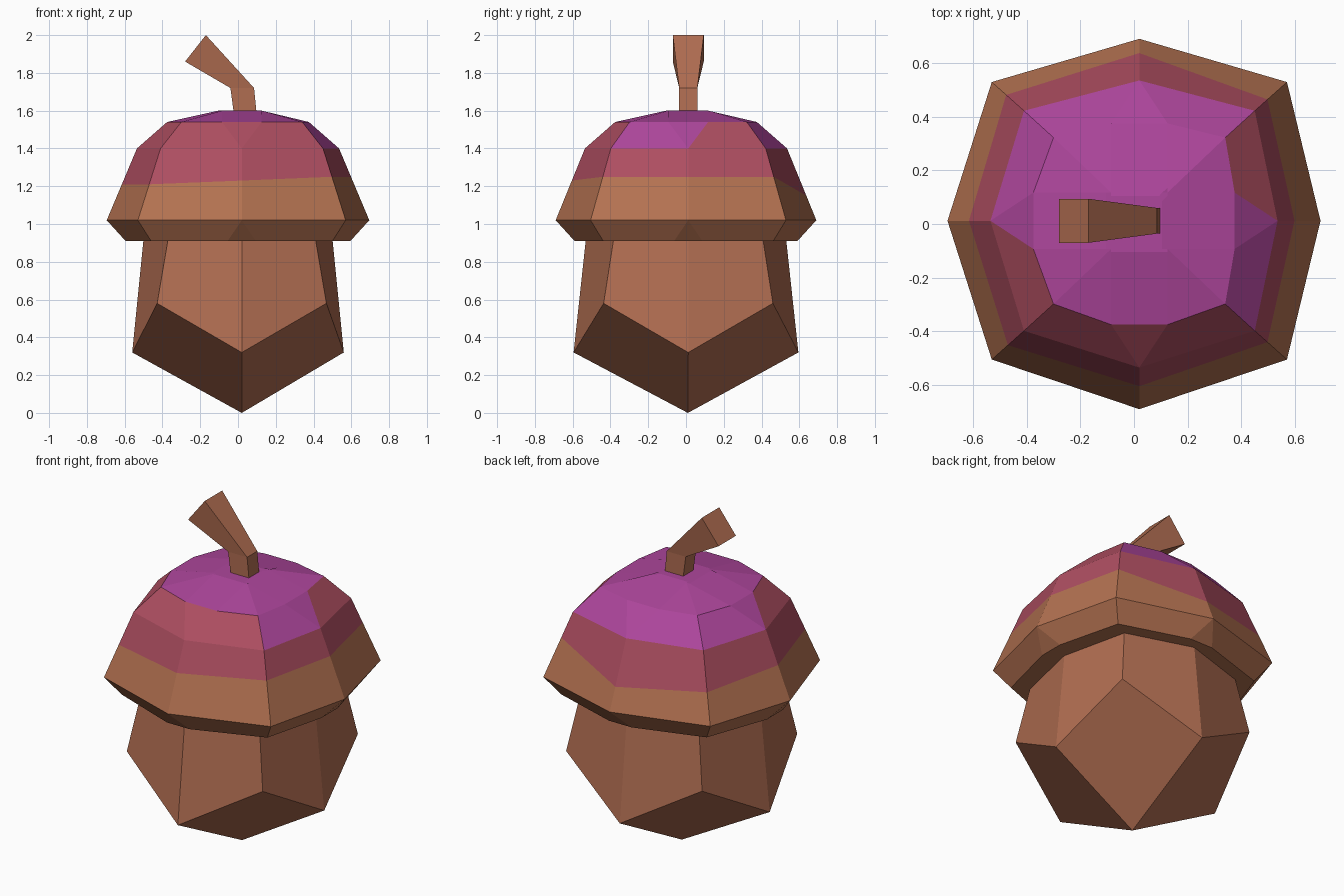
import bpy, bmesh
from mathutils import Vector

if "Cube" in bpy.data.objects:
    bpy.data.objects.remove(bpy.data.objects["Cube"])


def material(name, srgb):
    m = bpy.data.materials.new(name)
    m.diffuse_color = [(c / 255 / 12.92 if c < 10 else ((c / 255 + 0.055) / 1.055) ** 2.4)
                       for c in srgb] + [1]
    m.use_nodes = True
    m.node_tree.nodes["Principled BSDF"].inputs["Base Color"].default_value = m.diffuse_color
    return m


SHELL = material("nut brown", (176, 109, 81))
BROWN = material("cap brown", (180, 114, 81))
PINK = material("dusty pink", (174, 78, 97))
PURPLE = material("purple", (174, 70, 156))


def ring(ax, ay, dx, dy, w, z):
    """Twelve points: a pair (half-width w) on each axis and one corner between."""
    ox, oy = 0.02, 0.012
    pts = [(ax, oy - w), (ax, oy + w), (ox + dx, oy + dy),
           (ox + w, ay), (ox - w, ay), (ox - dx, oy + dy),
           (-ax, oy + w), (-ax, oy - w), (ox - dx, oy - dy),
           (ox - w, -ay), (ox + w, -ay), (ox + dx, oy - dy)]
    return [Vector((x, y, z)) for x, y in pts]


def skin(name, rings, mats, rule=lambda level, seg: 0, close_bottom=True):
    """Join rings from bottom to top; coinciding points are shared."""
    bm = bmesh.new()
    cache = {}

    def face(points, mi):
        vs = []
        for p in points:
            k = tuple(round(c, 4) for c in p)
            if k not in cache:
                cache[k] = bm.verts.new(p)
            if cache[k] not in vs:
                vs.append(cache[k])
        if len(vs) > 2:
            bm.faces.new(vs).material_index = mi

    n = len(rings[0])
    for i, (lo, hi) in enumerate(zip(rings, rings[1:])):
        for j in range(n):
            k = (j + 1) % n
            face([lo[j], lo[k], hi[k], hi[j]], rule(i, j))
    if close_bottom:
        face(rings[0][::-1], rule(0, 0))
    face(rings[-1], rule(len(rings) - 1, 0))
    bmesh.ops.recalc_face_normals(bm, faces=bm.faces)
    me = bpy.data.meshes.new(name)
    bm.to_mesh(me)
    bm.free()
    for m in mats:
        me.materials.append(m)
    ob = bpy.data.objects.new(name, me)
    bpy.context.collection.objects.link(ob)
    return ob


# Nut body: eight sides, lower edge zigzags, four kite faces meet at the tip
low = ring(0.56, 0.595, 0.448, 0.448, 0, 0.32)
for j in (2, 5, 8, 11):
    low[j].z = 0.58
top = ring(0.50, 0.53, 0.39, 0.395, 0, 0.92)
body = skin("nut_body", [low, top], [SHELL], close_bottom=False)
bm = bmesh.new()
bm.from_mesh(body.data)
tip = bm.verts.new((0.02, 0.01, 0))
bm.verts.ensure_lookup_table()


def find(p):
    return min(bm.verts, key=lambda v: (v.co - p).length)


for a, d, b in ((0, 2, 3), (3, 5, 6), (6, 8, 9), (9, 11, 0)):
    bm.faces.new([tip, find(low[b]), find(low[d]), find(low[a])])
bmesh.ops.recalc_face_normals(bm, faces=bm.faces)
bm.to_mesh(body.data)
bm.free()

# Cap: brown brim, wavy pink band, purple crown
brim = ring(0.695, 0.69, 0.55, 0.517, 0, 1.02)
shoulder = ring(0.535, 0.535, 0.43, 0.41, 0, 1.40)
wave = [1.25] * 3 + [1.15, 1.15, 1.19] + [1.21] * 3 + [1.23, 1.23, 1.25]
band = [a.lerp(b, (z - 1.02) / 0.38) for a, b, z in zip(brim, shoulder, wave)]


def cap_colour(level, seg):
    if level < 2:
        return 0
    if level == 2 or (level == 3 and seg in (1, 7, 8, 9, 10)):
        return 1
    return 2


skin("cap", [ring(0.595, 0.59, 0.48, 0.45, 0.075, 0.91), brim, band, shoulder,
             ring(0.375, 0.375, 0.32, 0.31, 0.105, 1.54),
             ring(0.105, 0.105, 0.105, 0.105, 0.105, 1.60)],
     [BROWN, PINK, PURPLE], cap_colour)

# Bent stem, widening towards its end: (left x, left z, right x, right z, half depth)
stem = []
for x0, z0, x1, z1, h in ((-0.02, 1.57, 0.10, 1.57, 0.048),
                          (-0.04, 1.72, 0.085, 1.72, 0.048),
                          (-0.28, 1.86, -0.17, 2.0, 0.082)):
    stem.append([Vector(p) for p in ((x0, 0.012 - h, z0), (x1, 0.012 - h, z1),
                                     (x1, 0.012 + h, z1), (x0, 0.012 + h, z0))])
skin("stem", stem, [SHELL])
